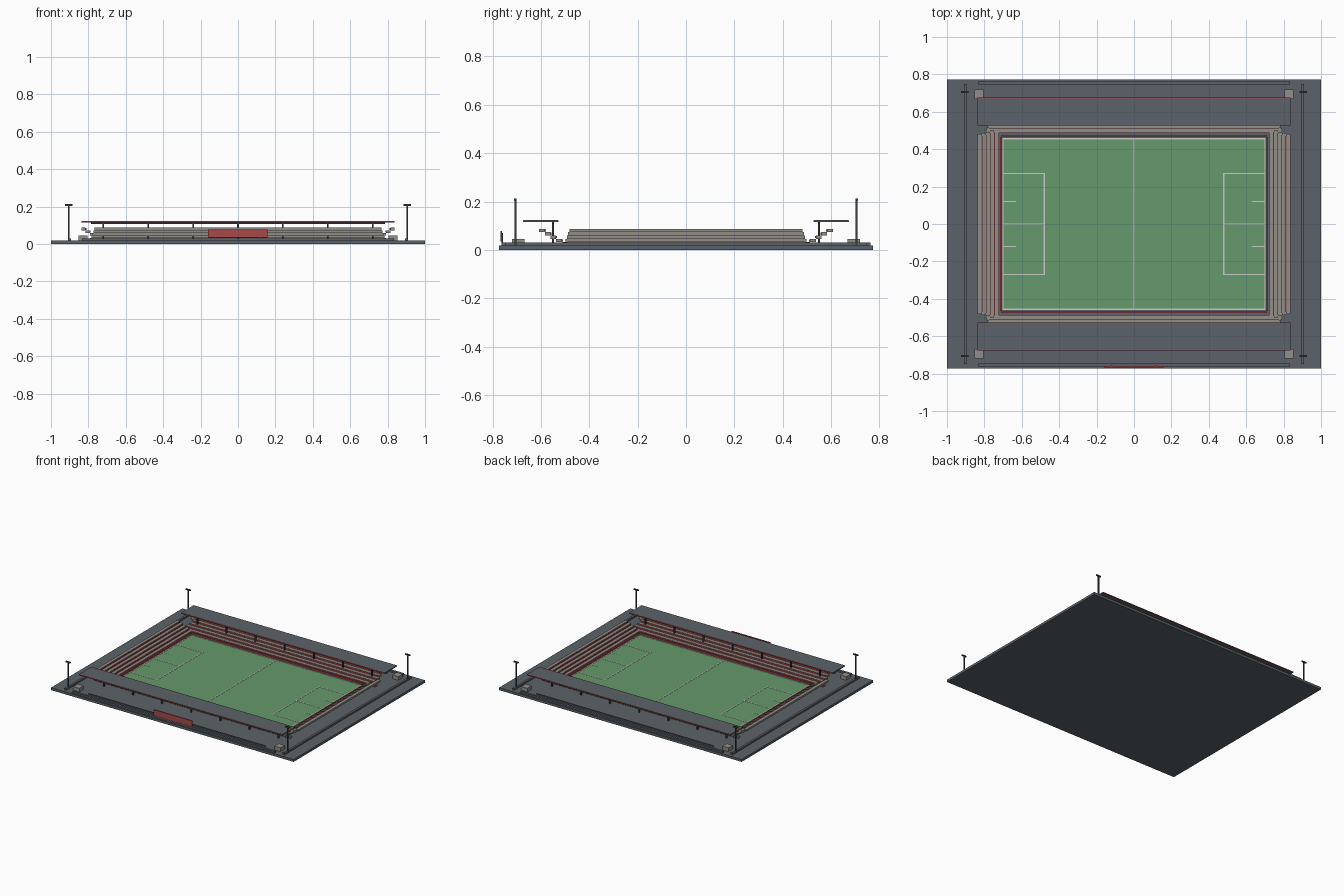
import bpy

cube = bpy.data.objects.get("Cube")
if cube:
    bpy.data.objects.remove(cube, do_unlink=True)


def material(name, rgb):
    m = bpy.data.materials.new(name)
    m.use_nodes = True
    colour = (*rgb, 1)
    m.diffuse_color = colour
    m.node_tree.nodes["Principled BSDF"].inputs["Base Color"].default_value = colour
    return m


slate = material("slate grey", (0.105, 0.123, 0.138))
concrete = material("warm concrete", (0.29, 0.27, 0.245))
grass = material("grass green", (0.13, 0.32, 0.15))
white = material("line white", (0.6, 0.6, 0.58))
red = material("seat red", (0.38, 0.065, 0.07))
metal = material("dark metal", (0.04, 0.045, 0.05))


def box(name, x, y, z, mat):
    """Box from (low, high) ranges on each axis."""
    (x0, x1), (y0, y1), (z0, z1) = sorted(x), sorted(y), sorted(z)
    verts = [(a, b, c) for c in (z0, z1)
             for a, b in ((x0, y0), (x1, y0), (x1, y1), (x0, y1))]
    faces = [(3, 2, 1, 0), (4, 5, 6, 7)]
    faces += [(i, (i + 1) % 4, (i + 1) % 4 + 4, i + 4) for i in range(4)]
    mesh = bpy.data.meshes.new(name)
    mesh.from_pydata(verts, [], faces)
    mesh.materials.append(mat)
    ob = bpy.data.objects.new(name, mesh)
    bpy.context.collection.objects.link(ob)
    return ob


def mid(centre, width):
    return centre - width / 2, centre + width / 2


GROUND = 0.018
PITCH = GROUND + 0.004
LINE = (PITCH, PITCH + 0.0015)
LW = 0.007

# Ground slab and pitch
box("ground_slab", (-1, 1), (-0.773, 0.773), (0, GROUND), slate)
box("pitch", (-0.702, 0.702), (-0.458, 0.458), (GROUND, PITCH), grass)

# Pitch markings
box("halfway_line", mid(0, LW), (-0.455, 0.455), LINE, white)
for s in (-1, 1):
    box("touch_line", (-0.702, 0.702), mid(s * 0.455, LW), LINE, white)
    box("goal_line", mid(s * 0.7, LW), (-0.458, 0.458), LINE, white)
    box("penalty_front_line", mid(s * 0.48, LW), (-0.272, 0.272), LINE, white)
    box("penalty_middle_line", (s * 0.48, s * 0.7), mid(0, LW), LINE, white)
    for t in (-1, 1):
        box("penalty_side_line", (s * 0.48, s * 0.7), mid(t * 0.27, LW), LINE, white)
        box("goal_area_line", (s * 0.63, s * 0.7), mid(t * 0.12, LW), LINE, white)

# Pitch-side boards
for s in (-1, 1):
    box("long_board", (-0.71, 0.71), mid(s * 0.472, 0.008), (GROUND, 0.03), red)
    box("end_board", mid(s * 0.713, 0.008), (-0.465, 0.465), (GROUND, 0.03), red)

# Stepped stands with red seat rows on the risers
ROWS, RISE, DEPTH = 5, 0.0138, 0.0235
for s in (-1, 1):
    for i in range(ROWS):
        z = GROUND + i * RISE
        seat_z = (z + 0.003, z + RISE - 0.002)
        half = 0.79 - 0.006 * i
        a = 0.49 + i * DEPTH
        box("long_stand_row", (-half, half), (s * a, s * (a + DEPTH)), (z, z + RISE), concrete)
        box("long_seat_row", (-half + 0.01, half - 0.01), (s * (a - 0.004), s * a), seat_z, red)
        half = 0.505 - 0.006 * i
        a = 0.725 + i * (DEPTH - 0.001)
        box("end_stand_row", (s * a, s * (a + DEPTH - 0.001)), (-half, half), (z, z + RISE), concrete)
        box("end_seat_row", (s * (a - 0.004), s * a), (-half + 0.01, half - 0.01), seat_z, red)

# Roofs over the long stands, with fascias, beams and columns
for s in (-1, 1):
    box("roof", (-0.838, 0.838), (s * 0.53, s * 0.672), (0.115, 0.123), slate)
    for edge in (0.5285, 0.6735):
        box("roof_fascia", (-0.838, 0.838), mid(s * edge, 0.003), (0.116, 0.1225), red)
    box("roof_beam", (-0.785, 0.785), mid(s * 0.55, 0.01), (0.107, 0.115), metal)
    for i in range(-3, 4):
        box("roof_column", mid(i * 0.24, 0.009), mid(s * 0.55, 0.009), (GROUND, 0.108), metal)

# Perimeter walls and kerbs
for s in (-1, 1):
    box("long_wall", (-0.835, 0.835), mid(s * 0.755, 0.016), (GROUND, 0.03), slate)
    box("end_wall", mid(s * 0.9, 0.016), (-0.748, 0.748), (GROUND, 0.03), slate)
    box("kerb", (-0.73, 0.73), mid(s * 0.714, 0.006), (GROUND, 0.026), slate)

# Corner kiosks and floodlights
for sx in (-1, 1):
    for sy in (-1, 1):
        box("kiosk", mid(sx * 0.829, 0.05), mid(sy * 0.694, 0.052), (GROUND, 0.045), concrete)
        box("floodlight_pole", mid(sx * 0.905, 0.008), mid(sy * 0.706, 0.008), (GROUND, 0.207), metal)
        box("floodlight_head", mid(sx * 0.905, 0.038), mid(sy * 0.706, 0.009), (0.204, 0.213), metal)

# Entrance sign
box("entrance_sign", (-0.16, 0.157), mid(-0.764, 0.008), (0.034, 0.078), red)
for x in (-0.12, 0.12):
    box("sign_post", mid(x, 0.008), mid(-0.759, 0.006), (GROUND, 0.07), metal)
